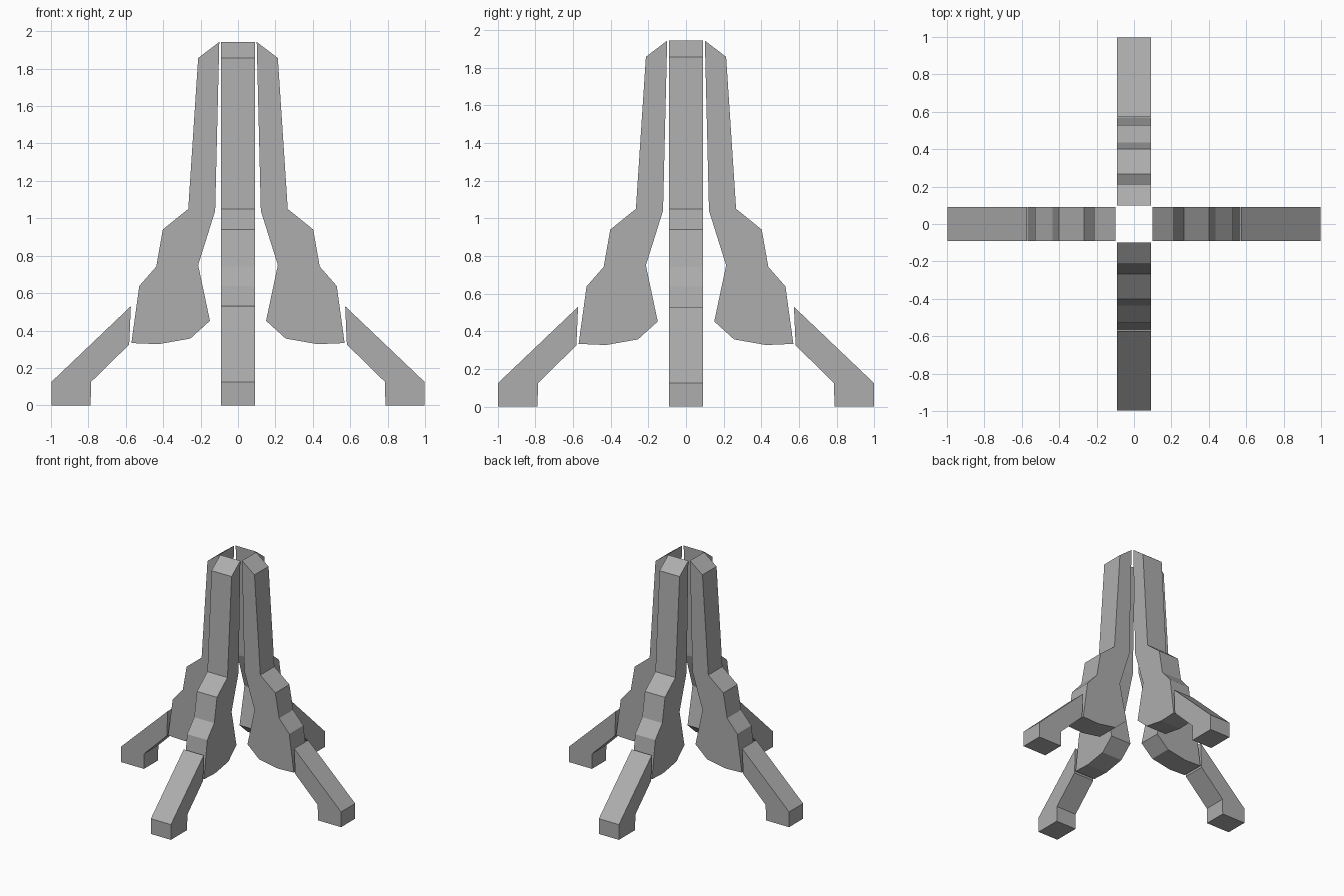
import bpy, bmesh
from math import pi
from mathutils import Matrix

if "Cube" in bpy.data.objects:
    bpy.data.objects.remove(bpy.data.objects["Cube"])

HALF_WIDTH = 0.091

# Side profiles as (distance from the axis, height)
FIN = [(0.10, 1.943), (0.213, 1.857), (0.266, 1.05), (0.402, 0.94),
       (0.437, 0.742), (0.528, 0.638), (0.57, 0.333), (0.425, 0.327),
       (0.255, 0.357), (0.15, 0.452), (0.213, 0.75), (0.122, 1.04)]
FOOT = [(0.573, 0.53), (0.998, 0.125), (0.998, 0.0), (0.788, 0.0),
        (0.786, 0.125), (0.582, 0.325)]

# Dark grey finish
grey = bpy.data.materials.new("dark_grey")
grey.diffuse_color = (0.42, 0.42, 0.42, 1)
grey.use_nodes = True
grey.node_tree.nodes["Principled BSDF"].inputs["Base Color"].default_value = grey.diffuse_color


def extruded_profile(name, profile, angle):
    """Flat profile given thickness, then turned about the z axis."""
    bm = bmesh.new()
    face = bm.faces.new([bm.verts.new((r, -HALF_WIDTH, z)) for r, z in profile])
    ext = bmesh.ops.extrude_face_region(bm, geom=[face], use_keep_orig=True)
    verts = [g for g in ext["geom"] if isinstance(g, bmesh.types.BMVert)]
    bmesh.ops.translate(bm, verts=verts, vec=(0, 2 * HALF_WIDTH, 0))
    bmesh.ops.recalc_face_normals(bm, faces=bm.faces)
    bm.transform(Matrix.Rotation(angle, 4, 'Z'))
    mesh = bpy.data.meshes.new(name)
    bm.to_mesh(mesh)
    bm.free()
    mesh.materials.append(grey)
    obj = bpy.data.objects.new(name, mesh)
    bpy.context.collection.objects.link(obj)
    return obj


# Four upright fins, each with a splayed foot
for i, side in enumerate(("right", "back", "left", "front")):
    extruded_profile(f"{side}_fin", FIN, i * pi / 2)
    extruded_profile(f"{side}_foot", FOOT, i * pi / 2)
